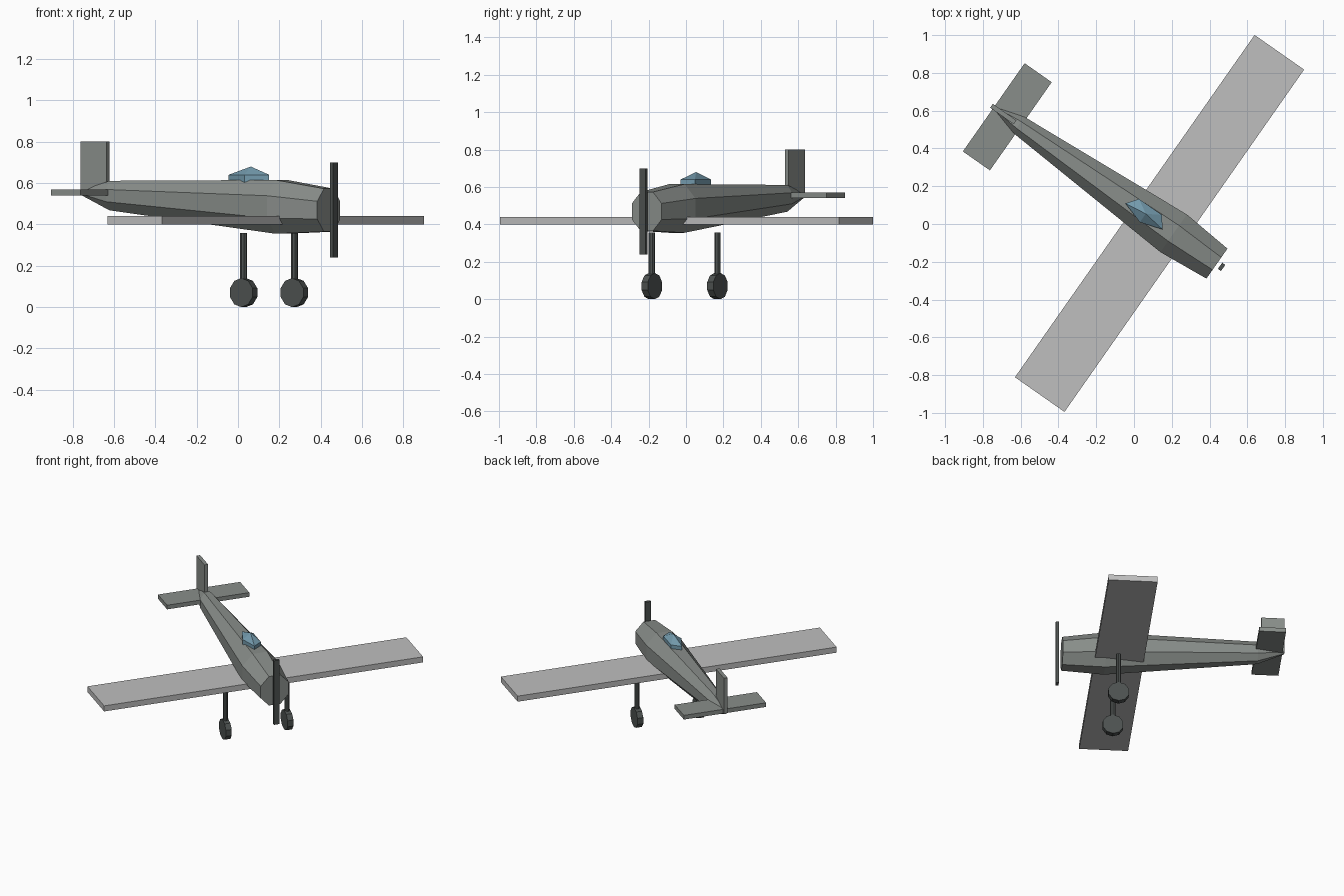
import bpy, bmesh, math
from mathutils import Matrix, Vector

if "Cube" in bpy.data.objects:
    bpy.data.objects.remove(bpy.data.objects["Cube"])

YAW = Matrix.Rotation(math.radians(-35), 4, 'Z')   # nose points to front right
MID = 0.08                                         # sideways position of the centre line


def material(name, rgb):
    m = bpy.data.materials.new(name)
    m.diffuse_color = (*rgb, 1)
    m.use_nodes = True
    m.node_tree.nodes["Principled BSDF"].inputs["Base Color"].default_value = m.diffuse_color
    return m


grey = material("fuselage grey", (0.25, 0.27, 0.255))
pale = material("wing grey", (0.52, 0.52, 0.52))
dark = material("dark grey", (0.075, 0.085, 0.082))
glass = material("canopy blue", (0.17, 0.32, 0.41))


def finish(name, bm, mat):
    """Local axes: x forward, y to the left side, z up."""
    bmesh.ops.transform(bm, matrix=YAW, verts=bm.verts)
    bmesh.ops.recalc_face_normals(bm, faces=bm.faces)
    me = bpy.data.meshes.new(name)
    bm.to_mesh(me)
    bm.free()
    me.materials.append(mat)
    ob = bpy.data.objects.new(name, me)
    bpy.context.collection.objects.link(ob)


def box(name, center, size, mat):
    bm = bmesh.new()
    bmesh.ops.create_cube(bm, size=1, matrix=Matrix.Translation(center) @ Matrix.Diagonal((*size, 1)))
    finish(name, bm, mat)


def cylinder(name, center, radius, depth, sides, mat, rot=Matrix.Identity(4)):
    bm = bmesh.new()
    bmesh.ops.create_cone(bm, cap_ends=True, segments=sides, radius1=radius, radius2=radius,
                          depth=depth, matrix=Matrix.Translation(center) @ rot)
    finish(name, bm, mat)


def loft(name, stations, mat):
    """Octagonal body with flat top and sides: (x, half width, bottom, top)."""
    bm = bmesh.new()
    rings = []
    for x, hw, lo, hi in stations:
        k = 1 / math.cos(math.pi / 8)
        angles = [math.pi / 8 + i * math.pi / 4 for i in range(8)]
        rings.append([bm.verts.new((x, MID + hw * k * math.cos(a),
                                    (lo + hi) / 2 + (hi - lo) / 2 * k * math.sin(a))) for a in angles])
    for a, b in zip(rings, rings[1:]):
        for i in range(8):
            j = (i + 1) % 8
            bm.faces.new((a[i], a[j], b[j], b[i]))
    bm.faces.new(rings[0])
    bm.faces.new(rings[-1])
    finish(name, bm, mat)


# Fuselage
loft("fuselage", [(0.48, 0.097, 0.365, 0.573), (0.2, 0.122, 0.355, 0.615),
                  (-0.8, 0.052, 0.468, 0.611), (-0.975, 0.01, 0.54, 0.565)], grey)

# Wing and tail surfaces
box("wing", (0.109, MID, 0.42), (0.32, 2.212, 0.04), pale)
box("tailplane", (-0.875, MID, 0.555), (0.175, 0.57, 0.03), grey)
box("fin", (-0.901, MID, 0.675), (0.152, 0.025, 0.25), grey)

# Propeller blade
box("propeller", (0.51, MID, 0.47), (0.02, 0.04, 0.46), dark)

# Five sided faceted canopy
bm = bmesh.new()
bmesh.ops.create_uvsphere(bm, u_segments=5, v_segments=3, radius=1,
                          matrix=Matrix.Translation((0.02, MID, 0.60)) @ Matrix.Diagonal((0.1455, 0.063, 0.08, 1))
                          @ Matrix.Rotation(math.pi, 4, 'Z'))
finish("canopy", bm, glass)

# Landing gear on both sides
for side, s in (("left", 1), ("right", -1)):
    y = MID + s * 0.214
    cylinder(side + "_gear_leg", Vector((0.127, y, 0.22)), 0.017, 0.275, 8, dark)
    cylinder(side + "_wheel", Vector((0.127, y, 0.07)), 0.07, 0.04, 10, dark,
             Matrix.Rotation(math.pi / 2, 4, 'X'))
